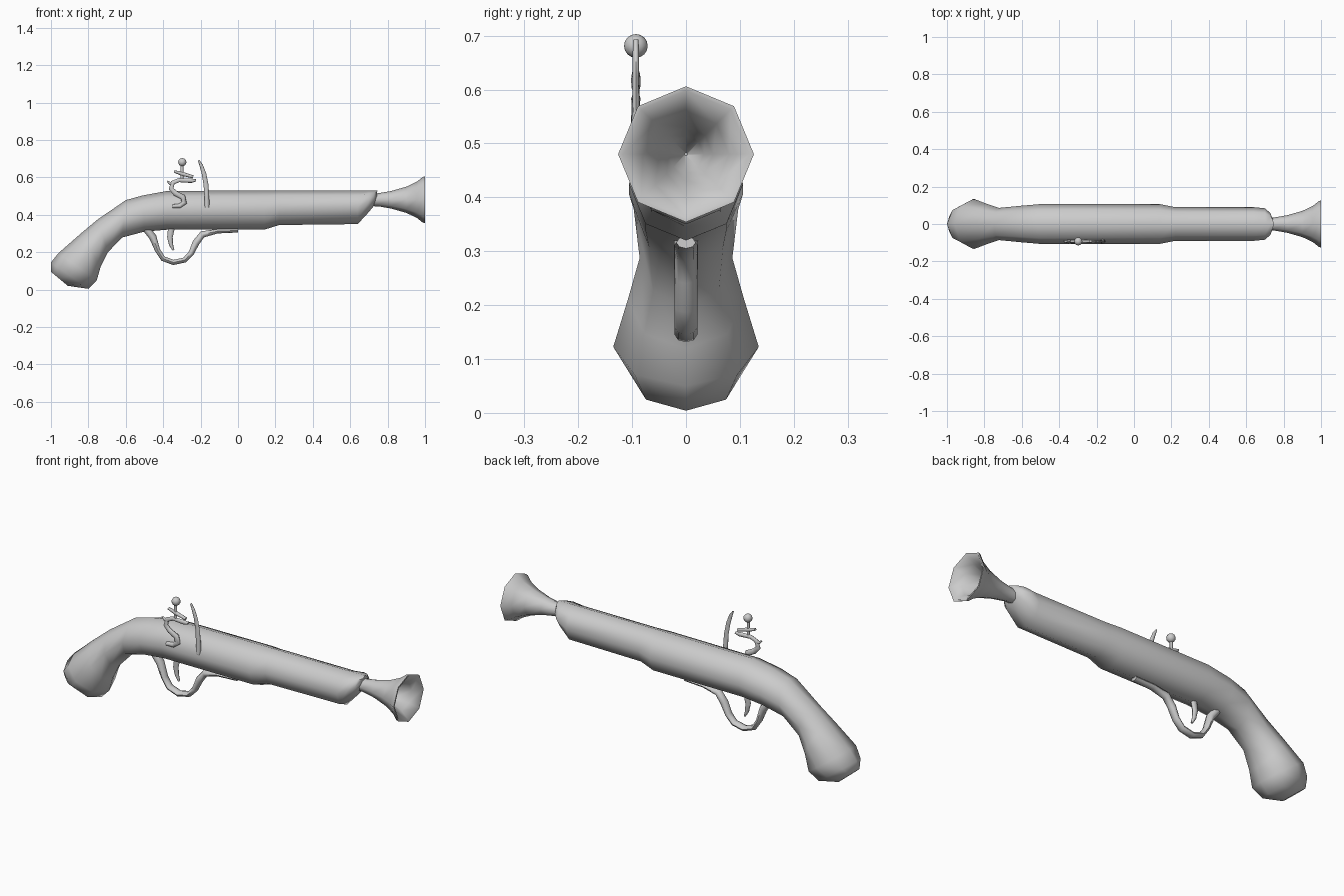
import bpy, bmesh, math
from mathutils import Vector


def loft(name, rings, smooth=55):
    """Skin a list of equal-length point rings and cap both ends."""
    bm = bmesh.new()
    vr = [[bm.verts.new(p) for p in r] for r in rings]
    n = len(vr[0])
    for a, b in zip(vr, vr[1:]):
        for i in range(n):
            j = (i + 1) % n
            bm.faces.new((a[i], a[j], b[j], b[i]))
    bm.faces.new(vr[0])
    bm.faces.new(vr[-1])
    bmesh.ops.recalc_face_normals(bm, faces=bm.faces)
    me = bpy.data.meshes.new(name)
    bm.to_mesh(me)
    bm.free()
    ob = bpy.data.objects.new(name, me)
    bpy.context.collection.objects.link(ob)
    finish(ob, smooth)
    return ob


def finish(ob, angle):
    bpy.ops.object.select_all(action='DESELECT')
    ob.select_set(True)
    bpy.context.view_layer.objects.active = ob
    bpy.ops.object.shade_smooth_by_angle(angle=math.radians(angle))


def section(tx, tz, bx, bz, w, n=8):
    """Rounded section between a top and a bottom point, half width w in y."""
    c = Vector(((tx + bx) / 2, 0, (tz + bz) / 2))
    h = Vector(((tx - bx) / 2, 0, (tz - bz) / 2))
    return [c + h * math.cos(t) + Vector((0, w * math.sin(t), 0))
            for t in (2 * math.pi * i / n for i in range(n))]


def strip(name, pts, y=0.0, n=8):
    """Sweep along (x, z, half thickness, half width) points in the xz plane."""
    rings = []
    for i, (x, z, th, w) in enumerate(pts):
        a, b = pts[max(i - 1, 0)], pts[min(i + 1, len(pts) - 1)]
        d = Vector((b[0] - a[0], b[1] - a[1])).normalized()
        nx, nz = -d.y, d.x
        ring = section(x + nx * th, z + nz * th, x - nx * th, z - nz * th, w, n)
        rings.append([p + Vector((0, y, 0)) for p in ring])
    return loft(name, rings)


# stock: butt, grip, body and fore-end
loft("stock", [section(*s) for s in (
    (-1.0, .095, -.91, .02, .06),
    (-1.0, .145, -.80, .004, .105),
    (-.96, .195, -.755, .05, .135),
    (-.84, .30, -.735, .12, .108),
    (-.75, .375, -.695, .20, .086),
    (-.60, .478, -.62, .278, .097),
    (-.51, .503, -.50, .310, .106),
    (-.38, .527, -.38, .320, .106),
    (.14, .53, .14, .320, .106),
    (.22, .53, .22, .345, .09),
    (.64, .53, .64, .350, .09),
    (.70, .53, .70, .415, .084),
    (.73, .53, .725, .445, .06),
    (.745, .53, .74, .475, .028))], 60)

# flared muzzle with hollow mouth
loft("muzzle", [section(x, .48 + r, x, .48 - r, r) for x, r in (
    (.65, .033), (.75, .035), (.82, .047), (.90, .070), (.955, .096),
    (.988, .122), (1.0, .126), (1.0, .118), (.96, .080), (.90, .050),
    (.84, .033), (.78, .003))])

# trigger guard with forward plate
strip("trigger_guard", [
    (-.49, .325, .02, .022), (-.455, .28, .02, .022), (-.43, .21, .014, .021),
    (-.40, .165, .014, .021), (-.345, .145, .014, .021), (-.285, .158, .014, .021),
    (-.25, .195, .015, .021), (-.225, .25, .019, .021), (-.19, .295, .018, .021),
    (-.11, .312, .012, .021), (0, .316, .011, .018)])

# trigger
strip("trigger", [(-.355, .335, .018, .012), (-.364, .28, .015, .011),
                  (-.358, .24, .011, .009), (-.345, .21, .005, .006)])

# S-shaped hammer, jaws and screw
Y = -.093
strip("hammer", [(-.35, .445, .010, .014), (-.31, .447, .013, .014),
                 (-.288, .465, .015, .013), (-.295, .495, .015, .011),
                 (-.335, .515, .014, .010), (-.358, .540, .013, .009),
                 (-.348, .572, .012, .008), (-.315, .585, .011, .008),
                 (-.25, .582, .012, .009), (-.225, .584, .006, .007)], Y)
strip("hammer_spur", [(-.378, .580, .004, .004), (-.365, .568, .008, .007),
                      (-.34, .570, .010, .008)], Y)
strip("upper_jaw", [(-.342, .632, .006, .007), (-.30, .619, .011, .009),
                    (-.24, .603, .008, .008)], Y)
strip("jaw_screw", [(-.30, .58, .008, .006), (-.30, .675, .008, .006)], Y)
bpy.ops.mesh.primitive_uv_sphere_add(segments=12, ring_count=8, radius=.022,
                                     location=(-.298, Y, .681))
bpy.context.object.name = "screw_knob"
finish(bpy.context.object, 60)

# curved striking plate
strip("frizzen", [(-.166, .438, .013, .014), (-.167, .50, .013, .011),
                  (-.171, .56, .013, .007), (-.182, .62, .012, .006),
                  (-.198, .667, .009, .006), (-.211, .692, .004, .005)], Y)
